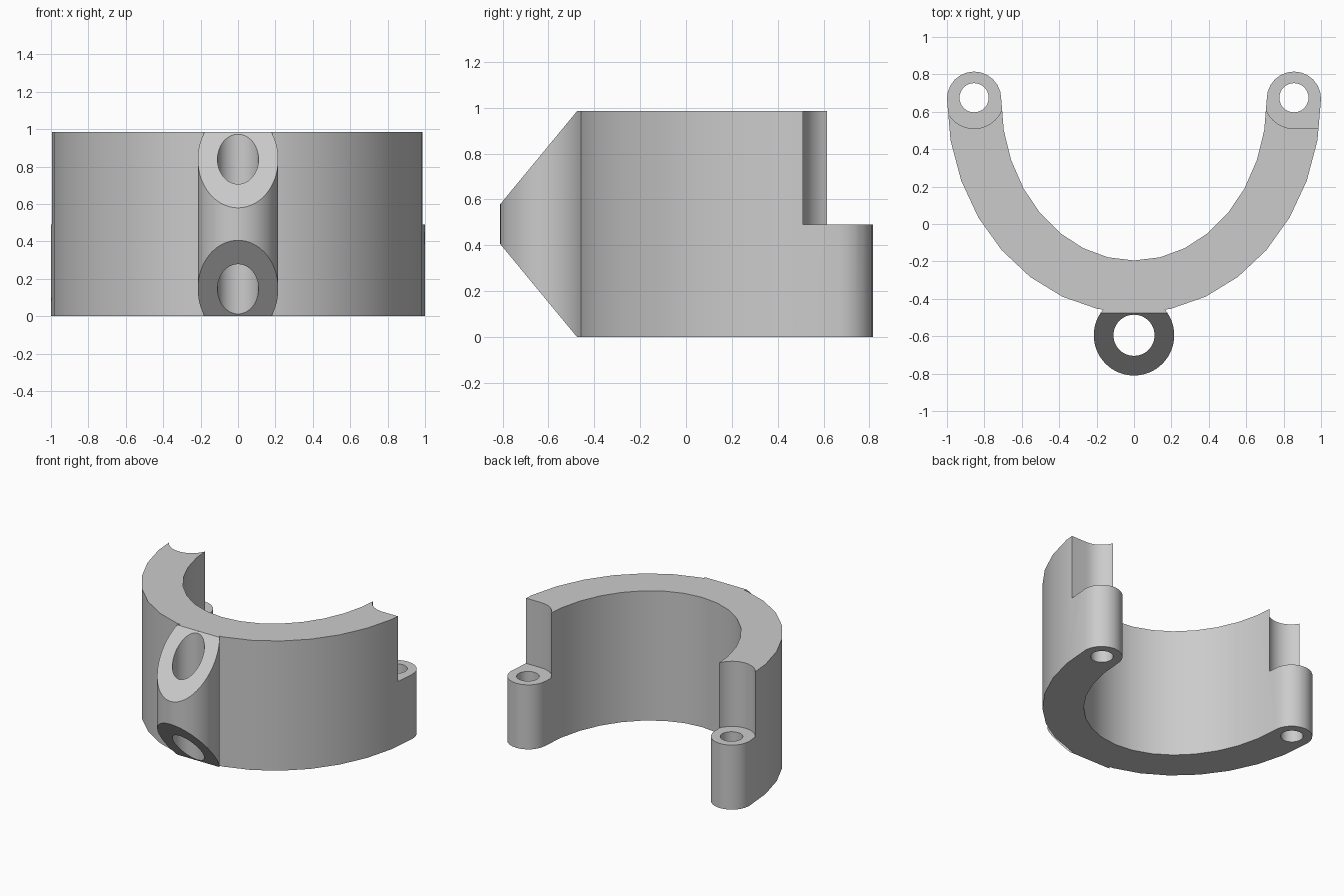
import bpy, bmesh
from math import sin, cos, pi, radians

if "Cube" in bpy.data.objects:
    bpy.data.objects.remove(bpy.data.objects["Cube"], do_unlink=True)

HEIGHT, LUG_HEIGHT = 0.985, 0.49
ARC_Y, LUG_X, LUG_R = 0.67, 0.855, 0.145

grey = bpy.data.materials.new("plain grey")
grey.use_nodes = True
grey.diffuse_color = (0.6, 0.6, 0.6, 1)
grey.node_tree.nodes["Principled BSDF"].inputs["Base Color"].default_value = (0.6, 0.6, 0.6, 1)


def arc(cx, cy, rx, ry, start, end, steps):
    """Points on an elliptical arc, angles in degrees."""
    angles = [radians(start + (end - start) * i / steps) for i in range(steps + 1)]
    return [(cx + rx * cos(a), cy + ry * sin(a)) for a in angles]


def prism(name, points, low, high, axis="z"):
    """Extrude a closed outline; along z the outline is (x, y), along x it is (y, z)."""
    place = (lambda p, h: (p[0], p[1], h)) if axis == "z" else (lambda p, h: (h, p[0], p[1]))
    bm = bmesh.new()
    base = bm.faces.new([bm.verts.new(place(p, low)) for p in points])
    moved = bmesh.ops.extrude_face_region(bm, geom=[base])["geom"]
    shift = (0, 0, high - low) if axis == "z" else (high - low, 0, 0)
    bmesh.ops.translate(bm, vec=shift, verts=[v for v in moved if isinstance(v, bmesh.types.BMVert)])
    bmesh.ops.recalc_face_normals(bm, faces=bm.faces)
    mesh = bpy.data.meshes.new(name)
    bm.to_mesh(mesh)
    bm.free()
    mesh.materials.append(grey)
    obj = bpy.data.objects.new(name, mesh)
    bpy.context.collection.objects.link(obj)
    return obj


def cylinder(name, x, y, r, low, high, sides):
    return prism(name, arc(x, y, r, r, 0, 360, sides)[:-1], low, high)


def combine(target, tool, operation):
    """Apply a boolean and discard the tool."""
    bpy.ops.object.select_all(action="DESELECT")
    bpy.context.view_layer.objects.active = target
    target.select_set(True)
    mod = target.modifiers.new(operation.lower(), "BOOLEAN")
    mod.object, mod.operation, mod.solver = tool, operation, "EXACT"
    bpy.ops.object.modifier_apply(modifier=mod.name)
    bpy.data.objects.remove(tool, do_unlink=True)


# Half clamp with rounded ends
outline = (arc(0, ARC_Y, 1, 1.146, 180, 360, 16)
           + arc(LUG_X, ARC_Y, LUG_R, LUG_R, 0, 180, 12)[1:]
           + arc(0, ARC_Y, 0.71, 0.865, 360, 180, 16)[1:]
           + arc(-LUG_X, ARC_Y, LUG_R, LUG_R, 0, 180, 12)[1:-1])
clamp = prism("half_clamp", outline, 0, HEIGHT)

# Guide sleeve with sloping ends
sleeve = cylinder("guide_sleeve", 0, -0.595, 0.215, 0, HEIGHT, 64)
for end, slope in ((HEIGHT, 1), (0, -1)):
    wedge = [(-0.475, end), (-0.892, end - slope * 0.505),
             (-0.95, end + slope * 0.2), (-0.475, end + slope * 0.2)]
    combine(sleeve, prism("wedge_cutter", wedge, -0.4, 0.4, "x"), "DIFFERENCE")
combine(clamp, sleeve, "UNION")
combine(clamp, cylinder("bore_cutter", 0, -0.595, 0.11, -0.2, 1.2, 48), "DIFFERENCE")

# Bolt lugs: round recess above, hole below
for side in (-1, 1):
    combine(clamp, cylinder("recess_cutter", side * LUG_X, ARC_Y, 0.16, LUG_HEIGHT, 1.2, 32), "DIFFERENCE")
    combine(clamp, cylinder("bolt_cutter", side * LUG_X, ARC_Y + 0.005, 0.078, -0.2, 0.8, 32), "DIFFERENCE")

# Left recess is squared off towards the outside
square = [(LUG_X, 0.51), (1.1, 0.51), (1.1, 1), (LUG_X, 1)]
combine(clamp, prism("square_cutter", square, LUG_HEIGHT, 1.2), "DIFFERENCE")

bpy.ops.object.shade_smooth_by_angle(angle=radians(30))
